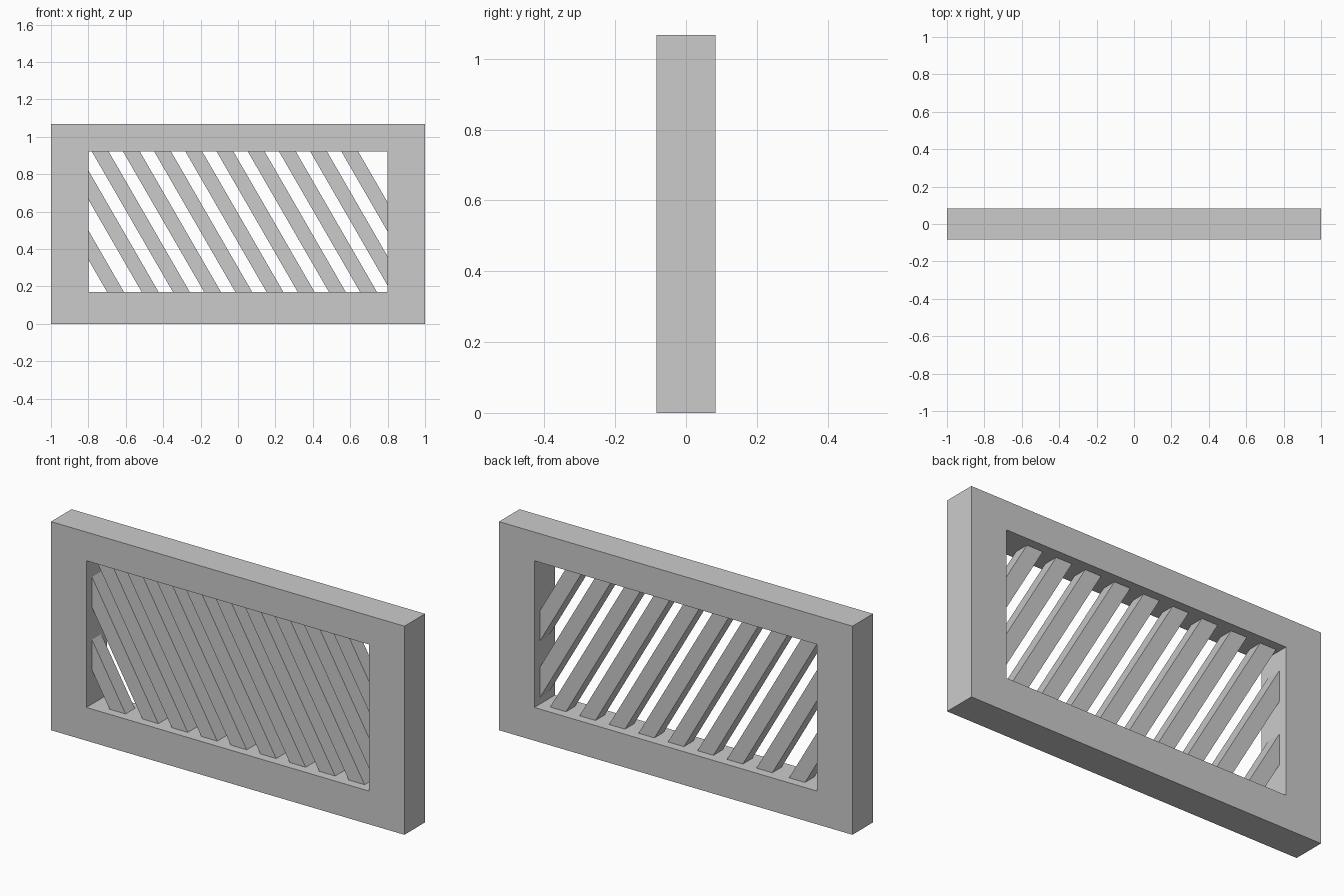
import bpy, bmesh, math

if "Cube" in bpy.data.objects:
    bpy.data.objects.remove(bpy.data.objects["Cube"])

HALF_W, HEIGHT, HALF_D = 1.0, 1.067, 0.083
OX, OZ0, OZ1 = 0.80, 0.17, 0.92          # opening
SLAT_D = 0.075                            # slat depth
SLAT_W, PITCH = 0.09, 0.1668              # measured along x
RUN = (OZ1 - OZ0) / math.tan(math.radians(60))


def finish(name, bm, depth):
    """Extrude flat faces lying at y = -depth/2 into a closed solid."""
    faces = bm.faces[:]
    res = bmesh.ops.extrude_face_region(bm, geom=faces, use_keep_orig=True)
    verts = [g for g in res["geom"] if isinstance(g, bmesh.types.BMVert)]
    bmesh.ops.translate(bm, verts=verts, vec=(0, depth, 0))
    bmesh.ops.recalc_face_normals(bm, faces=bm.faces[:])
    mesh = bpy.data.meshes.new(name)
    bm.to_mesh(mesh)
    bm.free()
    obj = bpy.data.objects.new(name, mesh)
    bpy.context.collection.objects.link(obj)
    return obj


def rect(x, z0, z1):
    return [(-x, z0), (x, z0), (x, z1), (-x, z1)]


# Surrounding frame
bm = bmesh.new()
outer = [bm.verts.new((x, -HALF_D, z)) for x, z in rect(HALF_W, 0, HEIGHT)]
inner = [bm.verts.new((x, -HALF_D, z)) for x, z in rect(OX, OZ0, OZ1)]
for i in range(4):
    j = (i + 1) % 4
    bm.faces.new((outer[i], outer[j], inner[j], inner[i]))
finish("frame", bm, 2 * HALF_D)


# Diagonal slats, trimmed to the opening
def slat(name, x):
    bm = bmesh.new()
    y = -SLAT_D / 2
    pts = [(x, OZ1), (x + RUN, OZ0), (x + RUN + SLAT_W, OZ0), (x + SLAT_W, OZ1)]
    bm.faces.new([bm.verts.new((px, y, pz)) for px, pz in pts])
    for s in (-1, 1):
        bmesh.ops.bisect_plane(bm, geom=bm.verts[:] + bm.edges[:] + bm.faces[:],
                               plane_co=(s * OX, 0, 0), plane_no=(s, 0, 0),
                               clear_outer=True)
    finish(name, bm, SLAT_D)


# The lowest left slat sits slightly further out than the even pitch
tops = [-0.700 - RUN] + [-0.781 + PITCH * k for k in range(-1, 9)]
for n, x in enumerate(tops):
    slat(f"slat_{n + 1}", x)
